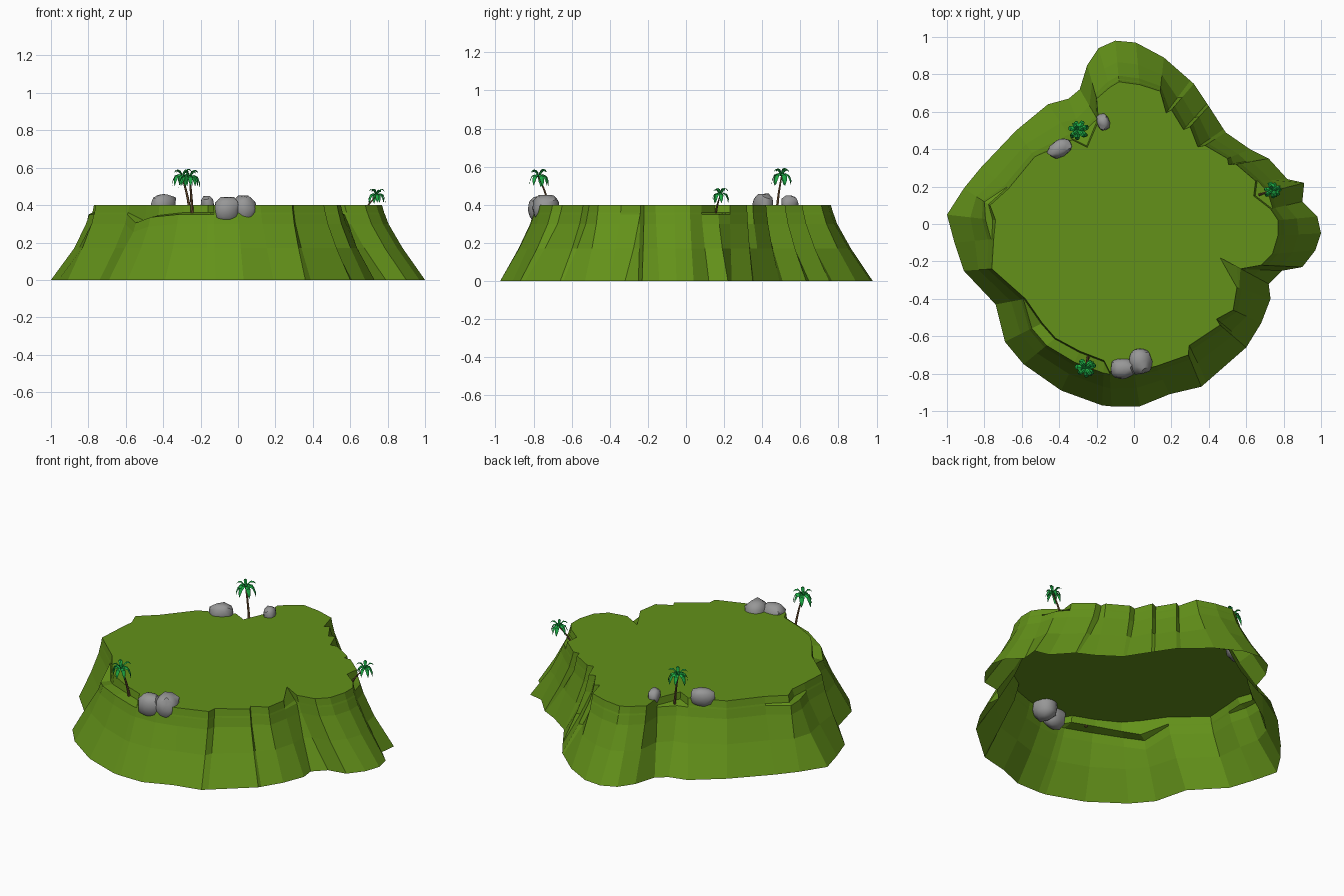
import bpy, bmesh, math, random
from mathutils import Vector, Matrix

if "Cube" in bpy.data.objects:
    bpy.data.objects.remove(bpy.data.objects["Cube"])

random.seed(4)


def material(name, rgb):
    m = bpy.data.materials.new(name)
    m.diffuse_color = (*rgb, 1)
    m.use_nodes = True
    m.node_tree.nodes["Principled BSDF"].inputs["Base Color"].default_value = m.diffuse_color
    return m


GRASS = material("grass green", (0.125, 0.285, 0.010))
STONE = material("stone grey", (0.31, 0.31, 0.31))
BARK = material("bark brown", (0.19, 0.10, 0.04))
LEAF = material("palm leaf green", (0.012, 0.42, 0.06))


def finish(bm, name, mat):
    me = bpy.data.meshes.new(name)
    bm.to_mesh(me)
    bm.free()
    me.materials.append(mat)
    ob = bpy.data.objects.new(name, me)
    bpy.context.collection.objects.link(ob)
    return ob


# Island: shoreline and plateau edge, paired point by point, counter-clockwise
SHORE = [(1, -.05), (.98, .04), (.9, .12), (.91, .22), (.82, .24), (.72, .35), (.62, .4), (.49, .49),
         (.4, .63), (.32, .75), (.16, .89), (.01, .97), (-.1, .98), (-.19, .94), (-.25, .85), (-.29, .72),
         (-.35, .67), (-.46, .64), (-.63, .5), (-.82, .3), (-.91, .19), (-1, .05), (-.96, -.1), (-.91, -.25),
         (-.74, -.43), (-.69, -.63), (-.59, -.75), (-.39, -.89), (-.17, -.97), (-.12, -.975), (.03, -.975),
         (.19, -.91), (.36, -.87), (.6, -.66), (.68, -.53), (.73, -.4), (.72, -.32), (.79, -.25),
         (.9, -.23), (.97, -.14)]
EDGE = [(.77, -.06), (.77, .02), (.73, .08), (.64, .15), (.65, .23), (.545, .32), (.5, .35), (.38, .42),
        (.3, .52), (.2, .61), (.14, .71), (.03, .745), (-.08, .76), (-.13, .73), (-.2, .67), (-.19, .55),
        (-.25, .41), (-.33, .45), (-.53, .36), (-.67, .19), (-.77, .1), (-.74, .02), (-.75, -.08), (-.76, -.24),
        (-.58, -.4), (-.49, -.53), (-.42, -.61), (-.29, -.68), (-.16, -.73), (-.13, -.79), (0, -.785),
        (.12, -.76), (.29, -.7), (.46, -.54), (.53, -.46), (.55, -.34), (.46, -.18), (.57, -.24),
        (.68, -.22), (.74, -.16)]
HEIGHTS = [0, .17, .3, .35, .36, .4]
SLOPE = [0, .52, .85, .93, .95, 1]      # concave cliff
LEDGE = [0, .42, .65, .72, .97, 1]      # shelf below the top
STEP = [0, .48, .72, .79, .94, 1]       # narrow shelf
NOTCH = [0, .32, .5, .58, .66, 1]       # gully cut into the rim
PROFILE = {3: LEDGE, 16: LEDGE, 25: LEDGE, 26: LEDGE, 27: LEDGE, 28: LEDGE,
           20: STEP, 21: STEP, 36: NOTCH}
SINK = {25: .045, 26: .015}             # front shelf slopes down to the left
CRACKS = {5, 7, 8, 9, 32, 33}           # creases beside these points

columns = []
n = len(SHORE)
for i in range(n):
    prof, dip = PROFILE.get(i, SLOPE), SINK.get(i, 0)
    b, t = Vector(SHORE[i]), Vector(EDGE[i])
    columns.append([(*b.lerp(t, f), z - (dip if 1 < k < 5 else 0))
                    for k, (z, f) in enumerate(zip(HEIGHTS, prof))])
    if i in CRACKS:
        # extra column pulled inwards makes a sharp vertical crease
        b2 = b.lerp(Vector(SHORE[i + 1]), .12)
        t2 = t.lerp(Vector(EDGE[i + 1]), .12)
        pull = (t2 - b2).normalized() * .035
        columns.append([(*(b2.lerp(t2, f) + pull * min(1, k * .6)), z)
                        for k, (z, f) in enumerate(zip(HEIGHTS, SLOPE))])

bm = bmesh.new()
cols = [[bm.verts.new(p) for p in c] for c in columns]
for a, b in zip(cols, cols[1:] + cols[:1]):
    for k in range(len(HEIGHTS) - 1):
        bm.faces.new((a[k], b[k], b[k + 1], a[k + 1]))
bm.faces.new([c[-1] for c in cols])     # flat plateau; underside stays open
finish(bm, "island", GRASS)


# Rocks: lumpy squashed spheres
def rock(name, loc, size, turn=0):
    bm = bmesh.new()
    bmesh.ops.create_icosphere(bm, subdivisions=2, radius=1)
    for v in bm.verts:
        # slightly boxy shape with random lumps
        v.co *= (0.9 / max(abs(c) for c in v.co)) ** 0.35 * random.uniform(.9, 1.06)
    bm.transform(Matrix.Translation(loc) @ Matrix.Rotation(math.radians(turn), 4, 'Z')
                 @ Matrix.Diagonal((*size, 1)))
    ob = finish(bm, name, STONE)
    bpy.context.view_layer.objects.active = ob
    ob.select_set(True)
    bpy.ops.object.shade_smooth_by_angle(angle=math.radians(40))
    ob.select_set(False)


rock("front_rock_left", (-.06, -.77, .372), (.072, .06, .078))
rock("front_rock_right", (.035, -.735, .38), (.068, .076, .078), 10)
rock("back_rock_large", (-.395, .405, .405), (.074, .048, .06), 30)
rock("back_rock_small", (-.165, .545, .405), (.034, .048, .047), 20)


# Palms: bent tapered trunk and a crown of folded fronds
def trunk(name, base, top, s):
    bm = bmesh.new()
    base, top = Vector(base), Vector(top)
    rings = []
    for k in range(6):
        t = k / 5
        c = base.lerp(top, t)
        lean = (top - base) * math.sin(t * math.pi) * .12
        c.x -= lean.x
        c.y -= lean.y
        r = s * (.0085 - .004 * t)
        rings.append([bm.verts.new(c + Vector((r * math.cos(a), r * math.sin(a), 0)))
                      for a in (i * math.tau / 6 for i in range(6))])
    for lo, hi in zip(rings, rings[1:]):
        for i in range(6):
            j = (i + 1) % 6
            bm.faces.new((lo[i], lo[j], hi[j], hi[i]))
    bm.faces.new(rings[-1])
    finish(bm, name, BARK)


# frond profiles: distance out, height, half width
DROOPING = [(0, 0, .003), (.022, .016, .012), (.042, .008, .014), (.053, -.018, .01), (.056, -.048, .001)]
RISING = [(0, 0, .003), (.013, .026, .009), (.028, .042, .011), (.043, .04, .008), (.055, .026, .001)]


def crown(name, top, s):
    bm = bmesh.new()
    for count, path, start in ((7, DROOPING, .2), (4, RISING, .6)):
        for f in range(count):
            a = start + f * math.tau / count + random.uniform(-.15, .15)
            k = s * random.uniform(.88, 1.08)
            out = Vector((math.cos(a), math.sin(a), 0))
            side = Vector((-out.y, out.x, 0))
            rows = []
            for d, h, w in path:
                mid = Vector(top) + k * (out * d + Vector((0, 0, h)))
                drop = Vector((0, 0, -w * .5 * k))
                rows.append([bm.verts.new(p) for p in
                             (mid - side * w * k + drop, mid, mid + side * w * k + drop)])
            for p, q in zip(rows, rows[1:]):
                for i in (0, 1):
                    bm.faces.new((p[i], q[i], q[i + 1], p[i + 1]))
    finish(bm, name, LEAF)


for label, base, top, s in (("front", (-.245, -.71, .35), (-.258, -.772, .545), 1),
                            ("back", (-.255, .475, .35), (-.298, .502, .55), 1),
                            ("right", (.665, .155, .345), (.742, .18, .45), .85)):
    trunk(label + "_palm_trunk", base, top, s)
    crown(label + "_palm_fronds", top, s)
